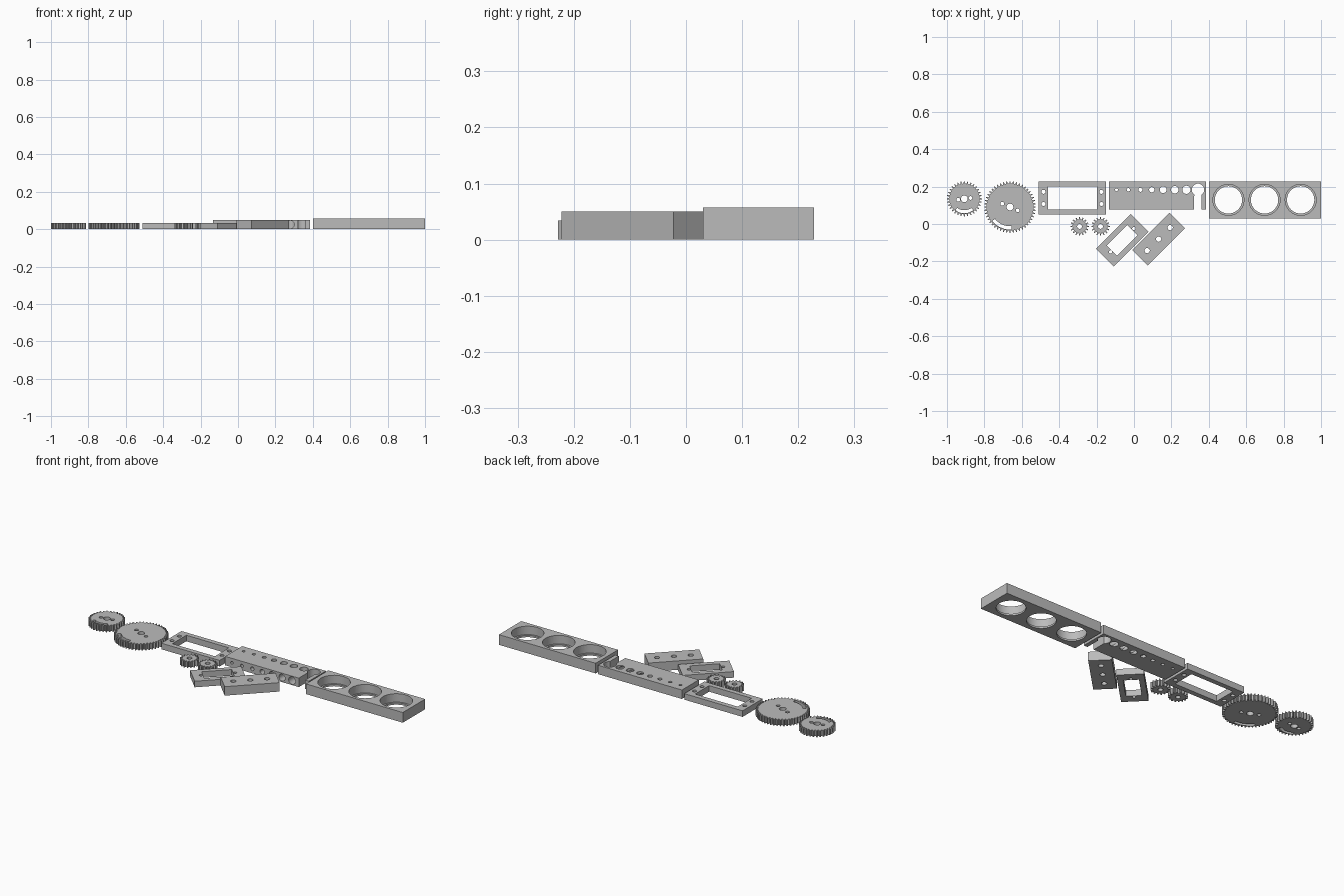
import bpy, bmesh
from math import sin, cos, pi, radians
from mathutils import Matrix

cube = bpy.data.objects.get("Cube")
if cube:
    bpy.data.objects.remove(cube)

TOP = 0.228   # shared back edge of the row of parts
THIN, MID, TALL = 0.034, 0.05, 0.057

grey = bpy.data.materials.new("plain grey")
grey.use_nodes = True
grey.diffuse_color = (0.5, 0.5, 0.5, 1)
grey.node_tree.nodes["Principled BSDF"].inputs["Base Color"].default_value = grey.diffuse_color


# Outline helpers
def polar(r, a, x=0, y=0):
    return (x + r * cos(a), y + r * sin(a))


def circle(x, y, r, n=32):
    return [polar(r, 2 * pi * i / n, x, y) for i in range(n)]


def rect(x0, y0, x1, y1):
    return [(x0, y0), (x1, y0), (x1, y1), (x0, y1)]


def box(w, h):
    return rect(-w / 2, -h / 2, w / 2, h / 2)


def arc_slot(r0, r1, a0, a1, n=16):
    steps = [radians(a0 + (a1 - a0) * i / n) for i in range(n + 1)]
    return [polar(r1, a) for a in steps] + [polar(r0, a) for a in reversed(steps)]


def gear_outline(teeth, module):
    outer, root = module * (teeth + 2) / 2, module * (teeth - 2.5) / 2
    pitch = 2 * pi / teeth
    shape = [(root, -0.3), (outer, -0.13), (outer, 0.13), (root, 0.3)]
    return [polar(r, (t + f) * pitch) for t in range(teeth) for r, f in shape]


def plate(name, loops, height, x=0, y=0, turn=0):
    """Extrude an outline with its inner loops cut through."""
    curve = bpy.data.curves.new(name, "CURVE")
    curve.dimensions, curve.fill_mode, curve.extrude = "2D", "BOTH", height / 2
    for loop in loops:
        spline = curve.splines.new("POLY")
        spline.points.add(len(loop) - 1)
        spline.use_cyclic_u = True
        for point, (px, py) in zip(spline.points, loop):
            point.co = (px, py, 0, 1)
    source = bpy.data.objects.new(name, curve)
    bm = bmesh.new()
    mesh = source.to_mesh()
    bm.from_mesh(mesh)
    source.to_mesh_clear()
    bpy.data.objects.remove(source)
    bpy.data.curves.remove(curve)
    bmesh.ops.translate(bm, verts=bm.verts, vec=(0, 0, height / 2))
    bmesh.ops.remove_doubles(bm, verts=bm.verts, dist=0.00002)
    bmesh.ops.recalc_face_normals(bm, faces=bm.faces)
    mesh = bpy.data.meshes.new(name)
    bm.to_mesh(mesh)
    bm.free()
    mesh.materials.append(grey)
    obj = bpy.data.objects.new(name, mesh)
    obj.location, obj.rotation_euler.z = (x, y, 0), radians(turn)
    bpy.context.collection.objects.link(obj)
    return obj


def bore(obj, cylinders):
    """Cut (radius, depth, matrix) cylinders out of a part."""
    bm = bmesh.new()
    for r, depth, matrix in cylinders:
        bmesh.ops.create_cone(bm, cap_ends=True, segments=32, radius1=r,
                              radius2=r, depth=depth, matrix=matrix)
    mesh = bpy.data.meshes.new(obj.name + "_cutter")
    bm.to_mesh(mesh)
    bm.free()
    mesh.materials.append(grey)
    cutter = bpy.data.objects.new(mesh.name, mesh)
    bpy.context.collection.objects.link(cutter)
    mod = obj.modifiers.new("bore", "BOOLEAN")
    mod.object, mod.operation, mod.solver = cutter, "DIFFERENCE", "EXACT"
    bpy.context.view_layer.update()
    graph = bpy.context.evaluated_depsgraph_get()
    result = bpy.data.meshes.new_from_object(obj.evaluated_get(graph))
    obj.modifiers.clear()
    obj.data = result
    bpy.data.objects.remove(cutter)


parts = []

# Gears: hub, two pin holes and a curved slot on the large ones
MODULE = 0.0055


def wheel(name, teeth, x, y, hub, pin_at=0, pin_turn=0, slot=None):
    loops = [gear_outline(teeth, MODULE), circle(0, 0, hub)]
    if slot:
        loops += [circle(*polar(pin_at, radians(pin_turn + a)), 0.010, 20) for a in (0, 180)]
        loops.append(arc_slot(*slot))
    parts.append(plate(name, loops, THIN, x, y))


wheel("medium_gear", 32, -0.907, TOP - 0.0935, 0.018, 0.033, 8, (0.061, 0.077, 232, 308))
wheel("large_gear", 48, -0.663, TOP - 0.1375, 0.018, 0.045, -23, (0.102, 0.120, 218, 274))
for side, x in (("right", -0.291), ("left", -0.179)):
    wheel("small_gear_" + side, 16, x, -0.013, 0.013)

# Thin frame with a rectangular opening and four screw holes
holes = [circle(x, y, 0.011, 20) for x in (-0.484, -0.174) for y in (0.172, 0.107)]
parts.append(plate("open_frame", [rect(-0.51, 0.05, -0.149, TOP),
                                  rect(-0.461, 0.077, -0.197, 0.201)] + holes, THIN))

# Drilled block: row of growing holes, keyhole slot at the end
ROW_Y, FRONT_Y = 0.183, 0.078
row = [(-0.093, 0.008), (-0.030, 0.009), (0.034, 0.011), (0.095, 0.014),
       (0.156, 0.018), (0.218, 0.020), (0.280, 0.022)]
key_x, key_r, s0, s1 = 0.342, 0.033, 0.322, 0.362
key = [polar(key_r, radians(-53 - (i * 254 / 24)), key_x, ROW_Y) for i in range(25)]
key = [polar(key_r, radians(-53 + i * 286 / 28), key_x, ROW_Y) for i in range(29)]
outline = [(-0.134, FRONT_Y), (s0, FRONT_Y)] + key[::-1] + [
    (s1, FRONT_Y), (0.385, FRONT_Y), (0.385, TOP), (-0.134, TOP)]
block = plate("drilled_block", [outline] + [circle(x, ROW_Y, r) for x, r in row], MID)
reach = ROW_Y - FRONT_Y + 0.02
bore(block, [(r * 0.95, reach, Matrix.Translation((x, ROW_Y - reach / 2, MID / 2))
              @ Matrix.Rotation(pi / 2, 4, "X")) for x, r in row])
parts.append(block)

# Thick holder with three stepped round wells
wells = (0.505, 0.698, 0.891)
holder = plate("three_well_holder", [rect(0.4, 0.03, 1.0, TOP)]
               + [circle(x, 0.129, 0.073, 64) for x in wells], TALL)
bore(holder, [(0.083, TALL, Matrix.Translation((x, 0.129, 0.010 + TALL / 2))) for x in wells])
parts.append(holder)

# Two slanted brackets
parts.append(plate("window_bracket", [box(0.264, 0.134), box(0.155, 0.078),
                                      circle(-0.088, 0, 0.009, 20), circle(0.088, 0, 0.009, 20)],
                   THIN, -0.063, -0.087, 45))
parts.append(plate("drilled_bar", [box(0.283, 0.116)]
                   + [circle(x, 0, 0.014) for x in (-0.087, 0, 0.087)],
                   MID, 0.132, -0.081, 45))

# Smooth round walls, crisp edges
bpy.ops.object.select_all(action="DESELECT")
for part in parts:
    part.select_set(True)
bpy.context.view_layer.objects.active = parts[0]
bpy.ops.object.shade_smooth_by_angle(angle=radians(30))
